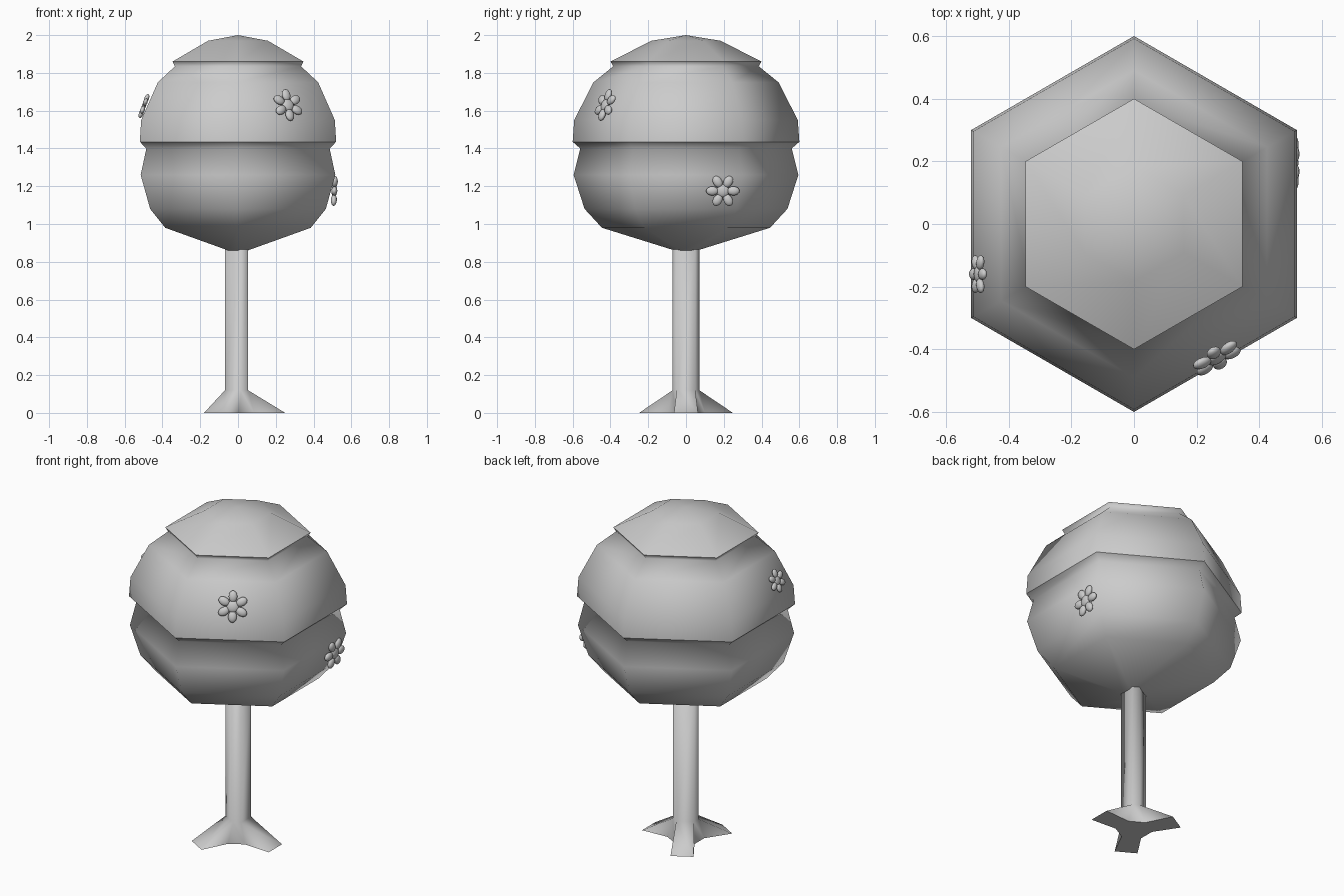
import bpy, bmesh
from math import sin, cos, pi, radians
from mathutils import Matrix, Vector

if "Cube" in bpy.data.objects:
    bpy.data.objects.remove(bpy.data.objects["Cube"])


def finish(bm, name):
    bmesh.ops.recalc_face_normals(bm, faces=bm.faces)
    for f in bm.faces:
        f.smooth = True
    me = bpy.data.meshes.new(name)
    bm.to_mesh(me)
    bm.free()
    ob = bpy.data.objects.new(name, me)
    bpy.context.collection.objects.link(ob)
    return ob


def bridge(bm, a, b):
    n = len(a)
    for i in range(n):
        bm.faces.new((a[i], a[(i + 1) % n], b[(i + 1) % n], b[i]))


# Canopy: six-sided stack of tiers, (corner radius, height)
profile = [(0.06, 0.86), (0.445, 0.98), (0.537, 1.08), (0.595, 1.26), (0.56, 1.40),
           (0.60, 1.435), (0.592, 1.55), (0.49, 1.75), (0.385, 1.835),
           (0.40, 1.86), (0.183, 1.97)]
bm = bmesh.new()
rings = [[bm.verts.new((r * cos(pi / 6 + k * pi / 3), r * sin(pi / 6 + k * pi / 3), z))
          for k in range(6)] for r, z in profile]
for lo, hi in zip(rings, rings[1:]):
    bridge(bm, lo, hi)
apex = bm.verts.new((0, 0, 2.0))
for k in range(6):
    bm.faces.new((rings[-1][k], rings[-1][(k + 1) % 6], apex))
bm.faces.new(rings[0])
for i in (5, 9):  # crisp lower lips of the tiers
    for k in range(6):
        bm.edges.get((rings[i][k], rings[i][(k + 1) % 6])).smooth = False
finish(bm, "canopy")

# Trunk: six uneven sides, three of them spreading into roots
bm = bmesh.new()


def tri_ring(d, w, z):
    out = []
    for k in range(3):
        rot = Matrix.Rotation(k * 2 * pi / 3, 3, 'Z')
        out += [bm.verts.new(rot @ Vector((d, s * w, z))) for s in (-1, 1)]
    return out


top = tri_ring(0.053, 0.049, 0.88)
neck = tri_ring(0.053, 0.049, 0.12)
base = tri_ring(0.085, 0.054, 0)
tip = tri_ring(0.25, 0.0635, 0)
bridge(bm, neck, top)
bm.faces.new(top)
bottom = [bm.faces.new(base)]
for k in range(0, 6, 2):
    l, r, n = k, k + 1, (k + 2) % 6
    bm.faces.new((neck[l], neck[r], tip[r], tip[l]))
    bm.faces.new((neck[l], tip[l], base[l]))
    bm.faces.new((neck[r], base[r], tip[r]))
    bm.faces.new((neck[r], neck[n], base[n], base[r]))
    bottom.append(bm.faces.new((base[l], base[r], tip[r], tip[l])))
for f in bottom:
    for e in f.edges:
        e.smooth = False
finish(bm, "trunk_with_roots")


# Flowers: six rounded petals around a flattened centre
def flower(name, side, along, depth, z, tilt, spin, size):
    bm = bmesh.new()

    def blob(mat, sx, sy, sz):
        bmesh.ops.create_uvsphere(bm, u_segments=16, v_segments=8, radius=1,
                                  matrix=mat @ Matrix.Diagonal((sx, sy, sz, 1)))
    # local x points out of the face, y along it, z up
    for k in range(6):
        blob(Matrix.Rotation(spin + k * pi / 3, 4, 'X') @ Matrix.Translation((0, 0.056, 0)),
             0.016, 0.033, 0.024)
    blob(Matrix.Identity(4), 0.015, 0.034, 0.034)
    ob = finish(bm, name)
    ob.matrix_world = (Matrix.Rotation(radians(side), 4, 'Z')
                       @ Matrix.Translation((depth, along, z))
                       @ Matrix.Rotation(-radians(tilt), 4, 'Y')
                       @ Matrix.Scale(size, 4))


flower("flower_front", -60, 0.015, 0.503, 1.63, 20, pi / 2, 1.0)
flower("flower_right", 0, 0.195, 0.51, 1.175, -3, 0, 1.0)
flower("flower_left", 180, 0.16, 0.498, 1.625, 20, pi / 2, 0.76)
